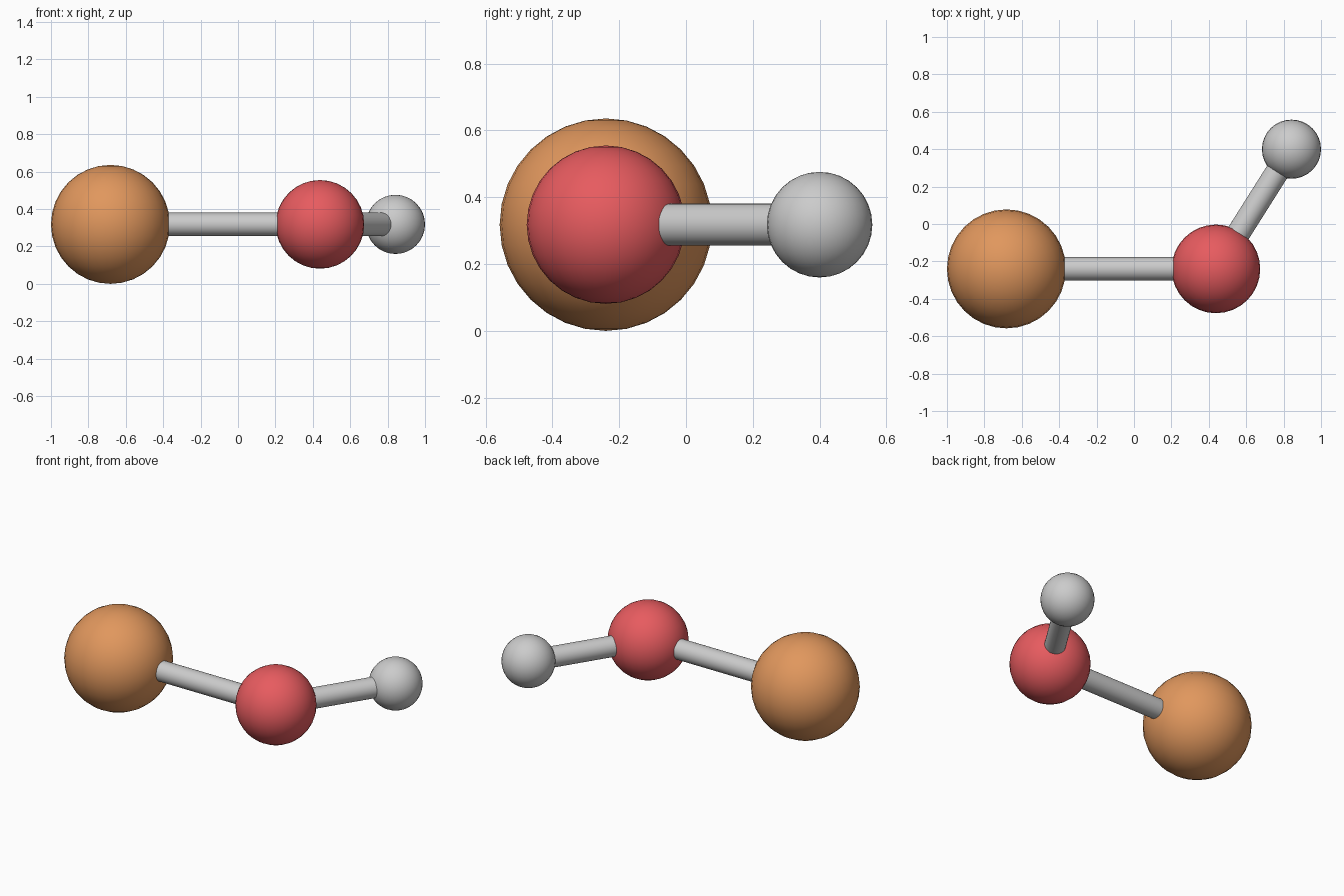
import bpy
from mathutils import Vector

if "Cube" in bpy.data.objects:
    bpy.data.objects.remove(bpy.data.objects["Cube"])

Z = 0.318


def paint(obj, name, color):
    mat = bpy.data.materials.new(name)
    mat.diffuse_color = (*color, 1)
    mat.use_nodes = True
    mat.node_tree.nodes["Principled BSDF"].inputs["Base Color"].default_value = mat.diffuse_color
    obj.data.materials.append(mat)


def ball(name, loc, radius):
    bpy.ops.mesh.primitive_uv_sphere_add(segments=32, ring_count=16, radius=radius, location=loc)
    obj = bpy.context.object
    obj.name = name
    bpy.ops.object.shade_smooth()
    return obj


def rod(name, a, b, radius=0.063):
    d = b - a
    bpy.ops.mesh.primitive_cylinder_add(vertices=32, radius=radius, depth=d.length, location=(a + b) / 2)
    obj = bpy.context.object
    obj.name = name
    obj.rotation_euler = d.to_track_quat('Z', 'Y').to_euler()
    bpy.ops.object.shade_smooth_by_angle()
    return obj


# Atom centres
large = Vector((-0.682, -0.24, Z))
middle = Vector((0.438, -0.24, Z))
small = Vector((0.842, 0.40, Z))

# Atoms
paint(ball("large_atom", large, 0.318), "orange", (0.75, 0.31, 0.11))
paint(ball("middle_atom", middle, 0.237), "red", (0.80, 0.105, 0.115))
ball("small_atom", small, 0.158)

# Bonds between atom centres
rod("long_bond", large, middle)
rod("short_bond", middle, small)
